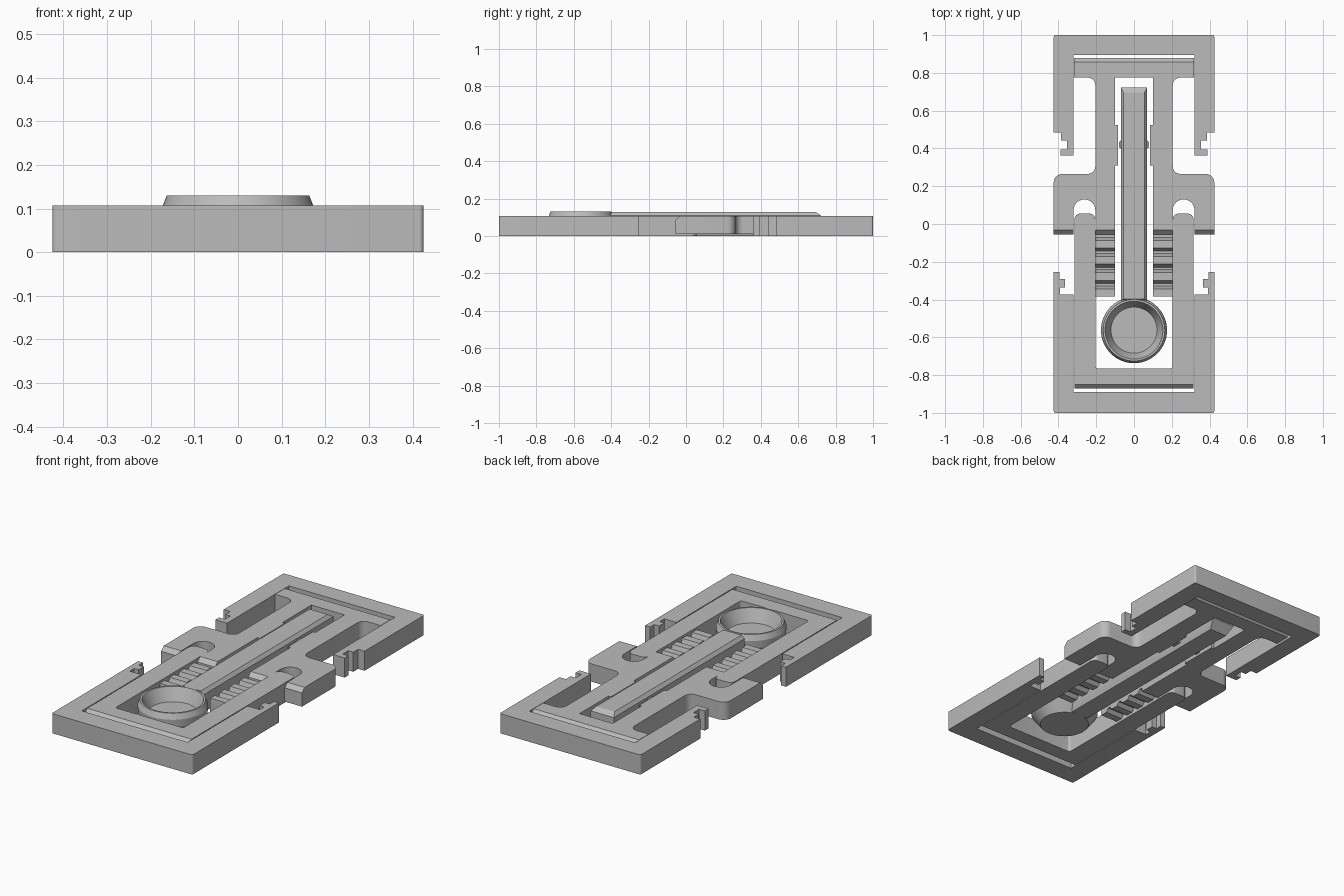
import bpy, bmesh, math
from mathutils import Vector

if "Cube" in bpy.data.objects:
    bpy.data.objects.remove(bpy.data.objects["Cube"])

TOP = 0.107
grey = bpy.data.materials.new("plain grey")
grey.diffuse_color = (0.5, 0.5, 0.5, 1)
grey.use_nodes = True
grey.node_tree.nodes["Principled BSDF"].inputs["Base Color"].default_value = grey.diffuse_color


def finish(name, bm):
    bmesh.ops.recalc_face_normals(bm, faces=bm.faces)
    me = bpy.data.meshes.new(name)
    bm.to_mesh(me)
    bm.free()
    ob = bpy.data.objects.new(name, me)
    bpy.context.collection.objects.link(ob)
    me.materials.append(grey)
    bpy.ops.object.select_all(action='DESELECT')
    ob.select_set(True)
    bpy.context.view_layer.objects.active = ob
    bpy.ops.object.shade_smooth_by_angle(angle=math.radians(25))
    return ob


def rounded(points, steps=6):
    """Closed outline; each point is (x, y) or (x, y, corner radius)."""
    out = []
    n = len(points)
    for i, pt in enumerate(points):
        p = Vector(pt[:2])
        r = pt[2] if len(pt) > 2 else 0
        if r == 0:
            out.append(p)
            continue
        a = (Vector(points[i - 1][:2]) - p).normalized()
        b = (Vector(points[(i + 1) % n][:2]) - p).normalized()
        half = a.angle(b) / 2
        c = p + (a + b).normalized() * (r / math.sin(half))
        s = p + a * (r / math.tan(half)) - c
        e = p + b * (r / math.tan(half)) - c
        ang = s.angle(e)
        for k in range(steps + 1):
            t = k / steps
            out.append(c + (s * math.sin((1 - t) * ang) + e * math.sin(t * ang)) / math.sin(ang))
    return out


def plate(name, half, z0=0.0, z1=TOP, cuts=()):
    """Extrude a right-hand half outline mirrored in x, then slice chamfers off."""
    mirrored = [(-p[0],) + tuple(p[1:]) for p in reversed(half)]
    bm = bmesh.new()
    face = bm.faces.new([bm.verts.new((p.x, p.y, z0)) for p in rounded(half + mirrored)])
    ext = bmesh.ops.extrude_face_region(bm, geom=[face])
    bmesh.ops.translate(bm, vec=(0, 0, z1 - z0),
                        verts=[v for v in ext['geom'] if isinstance(v, bmesh.types.BMVert)])
    bmesh.ops.recalc_face_normals(bm, faces=bm.faces)
    bmesh.ops.triangulate(bm, faces=bm.faces)
    for co, no in cuts:
        bmesh.ops.bisect_plane(bm, geom=bm.verts[:] + bm.edges[:] + bm.faces[:],
                               plane_co=co, plane_no=no, clear_outer=True)
        bmesh.ops.holes_fill(bm, edges=[e for e in bm.edges if e.is_boundary], sides=0)
    bmesh.ops.dissolve_limit(bm, angle_limit=0.01, verts=bm.verts, edges=bm.edges)
    return finish(name, bm)


def hull(name, points):
    bm = bmesh.new()
    for p in points:
        bm.verts.new(p)
    bmesh.ops.convex_hull(bm, input=bm.verts)
    bmesh.ops.dissolve_limit(bm, angle_limit=0.01, verts=bm.verts, edges=bm.edges)
    return finish(name, bm)


# Outer frames with stepped hooks at the arm ends
plate("back_frame", [
    (0.425, 1.0, 0.01), (0.425, 0.484), (0.386, 0.484), (0.386, 0.442),
    (0.355, 0.442), (0.355, 0.394), (0.39, 0.394), (0.39, 0.362),
    (0.32, 0.362), (0.32, 0.895)])
plate("front_frame", [
    (0.32, -0.89), (0.32, -0.373), (0.392, -0.373), (0.392, -0.335),
    (0.365, -0.335), (0.365, -0.29), (0.395, -0.29), (0.395, -0.255),
    (0.425, -0.255), (0.425, -1.0, 0.01)])

# Forked slider: cross bar, two stems, shoulders with rounded slots
plate("fork_slider", [
    (0.318, 0.88), (0.318, 0.775), (0.205, 0.775, 0.04), (0.205, 0.265, 0.04),
    (0.425, 0.265, 0.045), (0.425, -0.055), (0.32, -0.055), (0.32, 0.13, 0.056),
    (0.205, 0.13, 0.056), (0.205, -0.055), (0.10, -0.055), (0.10, 0.31),
    (0.085, 0.31), (0.085, 0.525), (0.10, 0.525), (0.10, 0.775)], z0=0.01,
    cuts=[((0, 0.88, 0.085), (0, 1, 1)), ((0, 0.88, 0.03), (0, 1, -1)),
          ((0, -0.055, 0.085), (0, -1, 1))])

# U-shaped slider that runs in the shoulder slots
plate("u_slider", [
    (0.205, -0.765, 0.015), (0.205, 0.055, 0.03), (0.315, 0.055, 0.03), (0.315, -0.872)],
    cuts=[((0, -0.872, 0.085), (0, -1, 1)), ((0, -0.872, 0.022), (0, -1, -1))])

# Ridged legs below the fork
ridges = [(-0.03, 0.055)]
for i in range(4):
    y = -0.108 - 0.085 * i
    ridges += [(y + 0.036, 0.055), (y + 0.02, 0.095), (y - 0.02, 0.095)]
    ridges += [(y - 0.036, 0.055)] if i < 3 else [(y - 0.002 - 0.02, 0.075)]
under = [(y, 0.107 - z if z > 0.06 else 0.03) for y, z in reversed(ridges)]
for side, label in ((1, "right"), (-1, "left")):
    bm = bmesh.new()
    f = bm.faces.new([bm.verts.new((side * 0.10, y, z)) for y, z in ridges + under])
    ext = bmesh.ops.extrude_face_region(bm, geom=[f])
    bmesh.ops.translate(bm, vec=(side * 0.103, 0, 0),
                        verts=[v for v in ext['geom'] if isinstance(v, bmesh.types.BMVert)])
    finish(label + "_ridged_leg", bm)

# Plunger rod with bevelled edges
rod = []
for s in (-1, 1):
    for w, y0, y1, z in ((0.052, -0.44, 0.68, 0.0), (0.07, -0.405, 0.722, 0.045),
                         (0.07, -0.405, 0.722, 0.11), (0.055, -0.398, 0.695, 0.128)):
        rod += [(s * w, y0, z), (s * w, y1, z)]
hull("plunger_rod", rod)

# Small latch bumps on the rod
for s, label in ((1, "right"), (-1, "left")):
    hull(label + "_latch_bump", [(s * x, 0.42 + d, z) for z in (0.02, 0.1)
                                 for x, d in ((0.06, -0.03), (0.06, 0.03), (0.08, -0.012), (0.08, 0.012))])

# Finger dish at the end of the rod
profile = [(0, 0), (0.125, 0), (0.172, 0.06), (0.175, 0.1), (0.163, 0.13),
           (0.153, 0.13), (0.122, 0.06), (0, 0.06)]
bm = bmesh.new()
verts = [bm.verts.new((r, -0.562, z)) for r, z in profile]
edges = [bm.edges.new(p) for p in zip(verts, verts[1:])]
bmesh.ops.spin(bm, geom=verts + edges, cent=(0, -0.562, 0), axis=(0, 0, 1),
               angle=math.tau, steps=64)
bmesh.ops.remove_doubles(bm, verts=bm.verts, dist=0.0005)
finish("finger_dish", bm)
